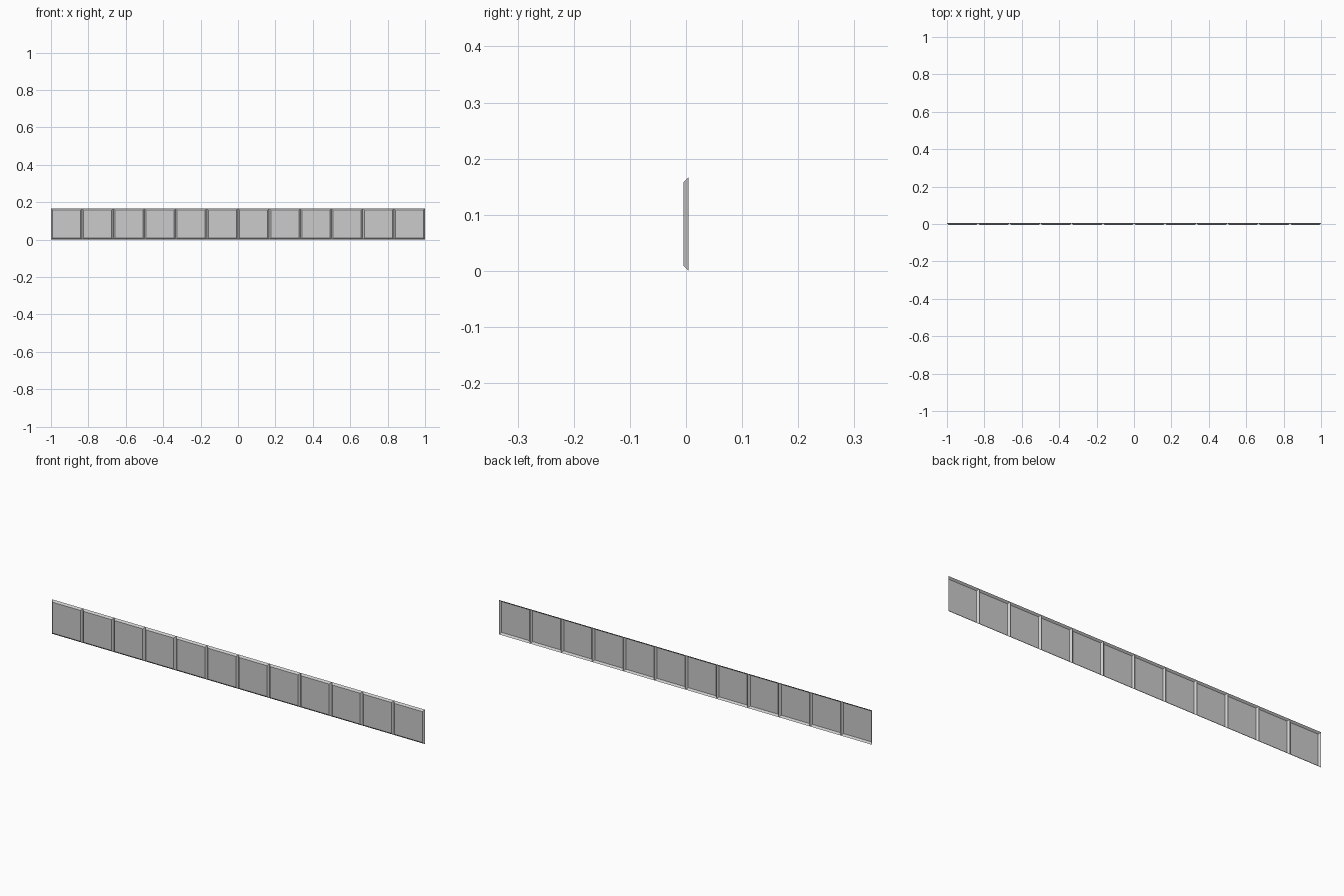
import bpy, bmesh

if "Cube" in bpy.data.objects:
    bpy.data.objects.remove(bpy.data.objects["Cube"])

COUNT = 12
TILE = 2.0 / COUNT      # square tile side
BEVEL = 0.0085          # 45 degree chamfer, equal to the tile depth


def rectangle(bm, cx, y, half):
    """Four corners of an upright square facing the front."""
    mid = TILE / 2
    return [bm.verts.new((cx + sx * half, y, mid + sz * half))
            for sx, sz in ((-1, -1), (1, -1), (1, 1), (-1, 1))]


def wall_tile(name, cx):
    """Open-backed tile: flat face with four sloping rims."""
    bm = bmesh.new()
    front = rectangle(bm, cx, -BEVEL / 2, TILE / 2 - BEVEL)
    back = rectangle(bm, cx, BEVEL / 2, TILE / 2)
    bm.faces.new(front)
    for i in range(4):
        j = (i + 1) % 4
        bm.faces.new((front[j], front[i], back[i], back[j]))
    mesh = bpy.data.meshes.new(name)
    bm.to_mesh(mesh)
    bm.free()
    bpy.context.collection.objects.link(bpy.data.objects.new(name, mesh))


# Row of bevelled tiles
for n in range(COUNT):
    wall_tile(f"bevelled_tile_{n + 1}", -1 + TILE * (n + 0.5))
